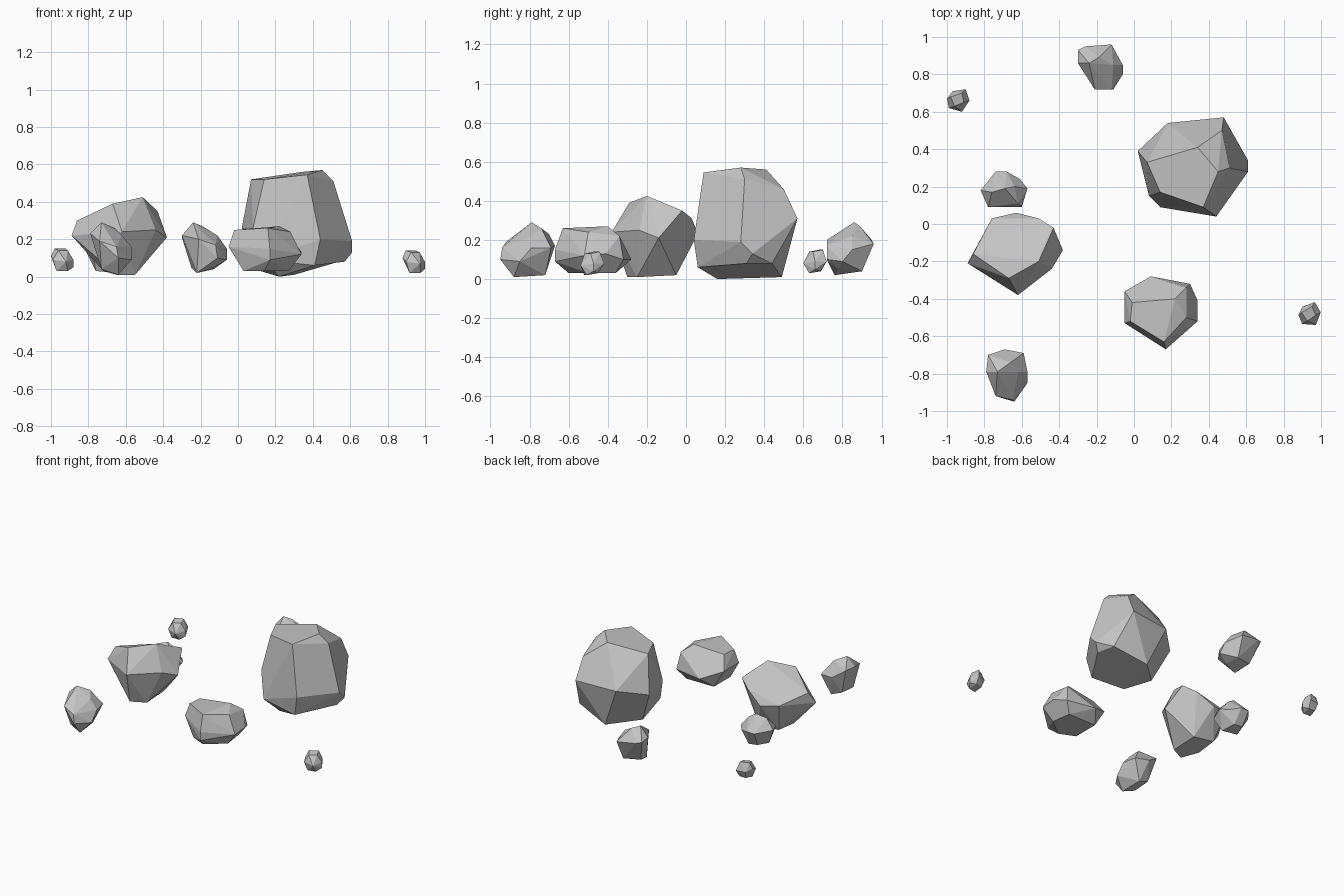
import bpy
import bmesh
from math import radians
from mathutils import Matrix, Vector

# Remove the default object
default = bpy.data.objects.get("Cube")
if default:
    bpy.data.objects.remove(default, do_unlink=True)

# One stone material for every rock
stone = bpy.data.materials.new("stone grey")
stone.use_nodes = True
colour = (0.55, 0.55, 0.55, 1.0)
stone.diffuse_color = colour
shader = next(n for n in stone.node_tree.nodes if n.type == "BSDF_PRINCIPLED")
shader.inputs["Base Color"].default_value = colour
shader.inputs["Roughness"].default_value = 0.9


def make_rock(name, crown, waist, base, centre=(0, 0, 0), turn=0, flat_angle=9):
    """Wrap a faceted hull round three rings of corners, given in hundredths."""
    bm = bmesh.new()
    for corner in crown + waist + base:
        bm.verts.new(Vector(corner) / 100)
    hull = bmesh.ops.convex_hull(bm, input=bm.verts[:])
    spare = {v for v in hull["geom_interior"] + hull["geom_unused"]
             if isinstance(v, bmesh.types.BMVert) and not v.link_faces}
    bmesh.ops.delete(bm, geom=list(spare), context="VERTS")
    # Merge nearly level triangles into broad chiselled facets
    bmesh.ops.dissolve_limit(bm, angle_limit=radians(flat_angle),
                             verts=bm.verts[:], edges=bm.edges[:])
    bmesh.ops.recalc_face_normals(bm, faces=bm.faces[:])
    bmesh.ops.transform(bm, verts=bm.verts[:],
                        matrix=Matrix.Rotation(radians(turn), 4, "Z"))
    mesh = bpy.data.meshes.new(name)
    bm.to_mesh(mesh)
    bm.free()
    mesh.materials.append(stone)
    rock = bpy.data.objects.new(name, mesh)
    rock.location = centre
    bpy.context.scene.collection.objects.link(rock)
    return rock


# Tall boulder
make_rock(
    "large_boulder",
    crown=[(7, 33, 52), (14, 17, 52), (37, 9, 54.5), (45, 28, 57), (34, 41, 56),
           (51, 30, 51), (47, 50, 46)],
    waist=[(2, 39, 26), (8, 15, 26), (44, 4, 20), (61, 28, 19), (61, 34, 13),
           (48, 57, 31), (18, 54, 30)],
    base=[(14, 9, 9), (41, 6, 6), (57, 31, 8), (54, 44, 8), (22, 16, 0),
          (30, 49, 1), (12, 32, 3)])

# Broad sloping boulder
make_rock(
    "left_boulder",
    crown=[(-67, -29, 39), (-51, -20, 42.5), (-43, -2, 35), (-51, 3, 31),
           (-86, -16, 30)],
    waist=[(-89, -21, 22), (-76, 3, 25), (-63, 6, 23), (-38, -14, 21),
           (-44, -24, 25), (-62, -38, 24)],
    base=[(-65, -30, 1), (-55, -25, 1), (-55, -5, 2), (-71, -4, 4), (-72, -20, 3)])

# Low rock at the front
make_rock(
    "front_rock",
    crown=[(-2, -52, 25), (-1, -42, 25), (16, -63, 26), (22, -40, 27),
           (28, -50, 24), (28, -34, 22)],
    waist=[(-5, -53, 16), (-5, -36, 16), (9, -28, 10), (30, -32, 10),
           (34, -41, 13), (34, -52, 12), (17, -67, 15), (17, -67, 9)],
    base=[(3, -55, 3), (3, -36, 3), (25, -36, 3), (27, -50, 3), (14, -60, 3)])

# Upright rock at the front left
make_rock(
    "front_left_rock",
    crown=[(-73, -79, 29), (-66, -74, 26), (-62, -79, 22)],
    waist=[(-78, -70, 23), (-79, -79, 23), (-69, -67, 17), (-59, -69, 16),
           (-57, -79, 16), (-57, -85, 9), (-64, -95, 10), (-65, -94, 16),
           (-74, -92, 19)],
    base=[(-73, -86, 4), (-64, -88, 1), (-65, -72, 2), (-73, -73, 5)])

# Upright rock at the back
make_rock(
    "back_rock",
    crown=[(-24, 86, 29), (-19, 89, 27), (-11, 85, 22)],
    waist=[(-30, 93, 21), (-30, 86, 22), (-12, 96, 18), (-26, 95, 20),
           (-6, 85, 15), (-6, 80, 9), (-11, 72, 10), (-12, 72, 17), (-21, 72, 20)],
    base=[(-22, 76, 2), (-25, 87, 5), (-13, 90, 4), (-13, 78, 5)])

# Small rock behind the left boulder
make_rock(
    "left_rock",
    crown=[(-76, 17, 22), (-69, 19, 24), (-64, 20, 21), (-62, 11, 18)],
    waist=[(-82, 18, 15), (-74, 28, 14), (-68, 28, 14), (-61, 24, 12),
           (-57, 19, 13), (-60, 9, 11), (-78, 9, 14)],
    base=[(-76, 14, 3), (-64, 13, 2), (-66, 23, 3), (-73, 23, 4)])

# A matching pebble on each side
pebble = dict(
    crown=[(-4, 2, 15), (2, 4, 15), (3, -1, 14), (-2, -3, 14)],
    waist=[(-6, 1, 11), (-3, 5, 9), (4, 6, 9), (6, 0, 9), (6, 0, 5),
           (2, -6, 8), (-5, -4, 9)],
    base=[(-3, -3, 3), (3, -3, 3), (3, 3, 4), (-2, 3, 4)])
for name, centre, turn in (("left_pebble", (-0.94, 0.66, 0), 0),
                           ("right_pebble", (0.94, -0.485, -0.01), 12)):
    make_rock(name, centre=centre, turn=turn, **pebble)
